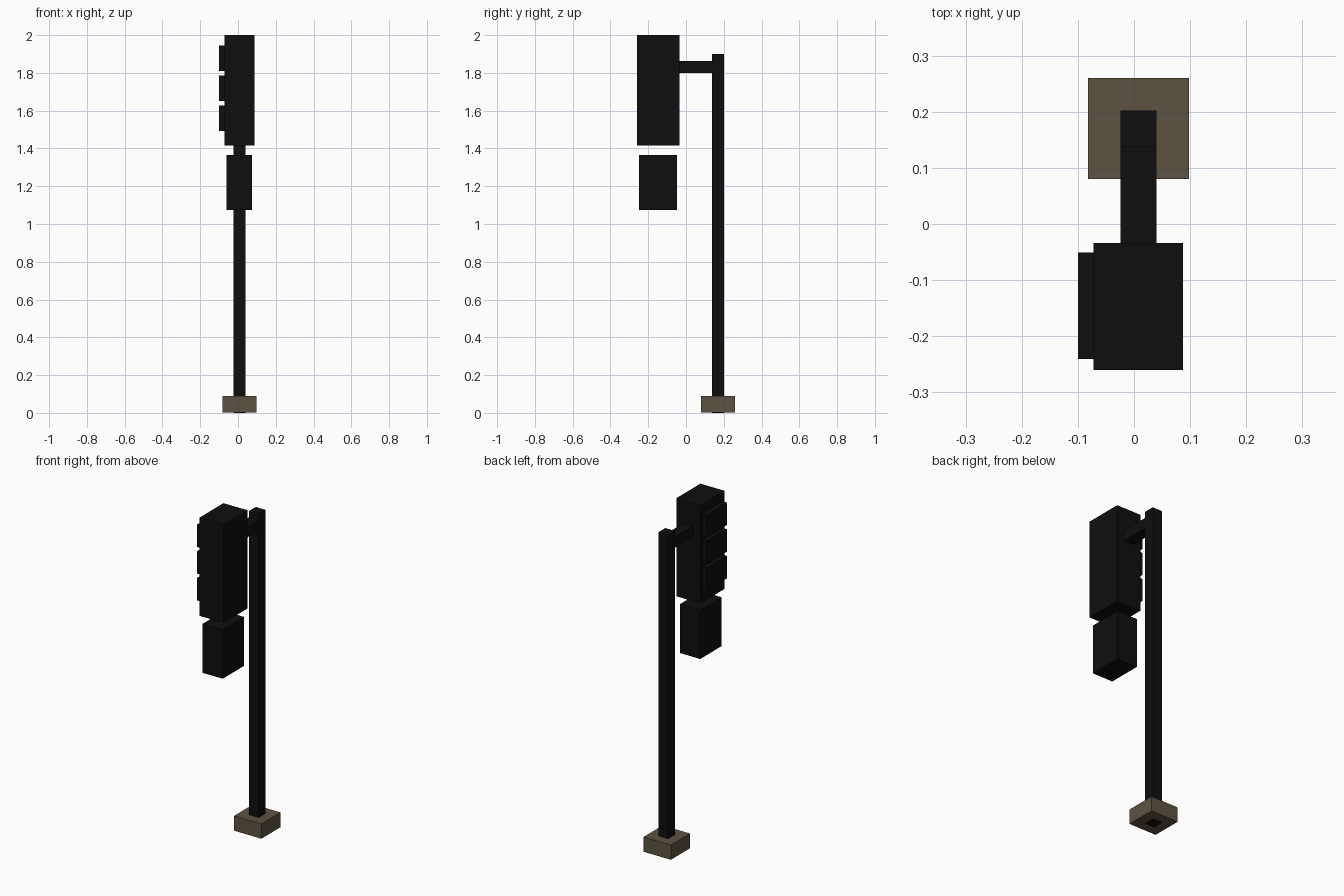
import bpy
from mathutils import Vector

default = bpy.data.objects.get("Cube")
if default:
    bpy.data.objects.remove(default, do_unlink=True)


def make_material(name, color):
    mat = bpy.data.materials.new(name)
    mat.use_nodes = True
    mat.diffuse_color = (*color, 1)
    bsdf = mat.node_tree.nodes["Principled BSDF"]
    bsdf.inputs["Base Color"].default_value = (*color, 1)
    return mat


black = make_material("black", (0.0045, 0.0045, 0.0045))
stone = make_material("brown stone", (0.107, 0.086, 0.054))


def box(name, low, high, mat):
    """Box between two opposite corners."""
    low, high = Vector(low), Vector(high)
    bpy.ops.mesh.primitive_cube_add(size=1, location=(low + high) / 2)
    obj = bpy.context.object
    obj.name = name
    obj.scale = high - low
    bpy.ops.object.transform_apply(location=False, rotation=False, scale=True)
    obj.data.materials.append(mat)
    return obj


# Footing, with the post running through to the ground
box("base", (-0.082, 0.08, 0.002), (0.098, 0.26, 0.09), stone)
box("post", (-0.024, 0.138, 0), (0.04, 0.202, 1.9), black)

# Arm carrying the signal housing
box("arm", (-0.024, -0.04, 1.8), (0.04, 0.14, 1.863), black)
box("signal_housing", (-0.072, -0.26, 1.415), (0.087, -0.034, 2), black)

# Three stacked lamp blocks on the right face
for i, name in enumerate(("lower_lamp", "middle_lamp", "upper_lamp")):
    z = 1.492 + 0.159 * i
    box(name, (-0.1, -0.241, z), (-0.07, -0.051, z + 0.135), black)

# Separate box hanging below the housing
box("lower_box", (-0.06, -0.25, 1.075), (0.074, -0.048, 1.366), black)
